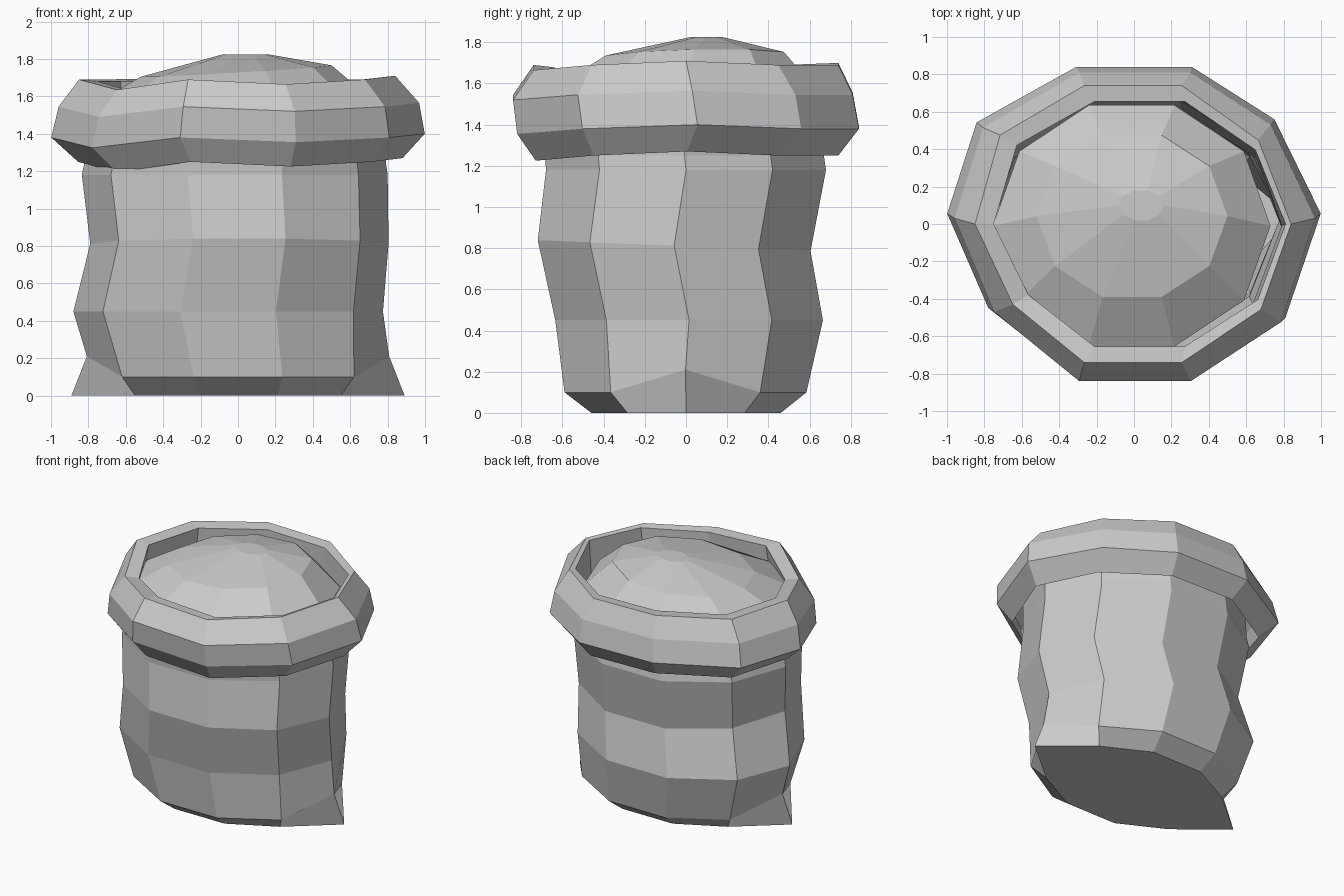
import bpy
import bmesh
from math import sin, cos, radians

cube = bpy.data.objects.get("Cube")
if cube:
    bpy.data.objects.remove(cube, do_unlink=True)

SIDES = 10
STEP = 360 / SIDES
PLAIN = [(1, 0, 0)] * SIDES

cloth = bpy.data.materials.new("plain_grey")
cloth.use_nodes = True
GREY = (0.6, 0.6, 0.6, 1)
cloth.diffuse_color = GREY
cloth.node_tree.nodes["Principled BSDF"].inputs["Base Color"].default_value = GREY


def ring(bm, z, right, left, front, back, uneven=PLAIN, tilt=0):
    """Ring of vertices fitted to its extents; uneven = (scale, turn, lift) per spoke."""
    cx, rx = (right - left) / 2, (right + left) / 2
    cy, ry = (back - front) / 2, (back + front) / 2 / sin(radians(2 * STEP))
    verts = []
    for i, (scale, turn, lift) in enumerate(uneven):
        a = radians(i * STEP + turn)
        y = cy + ry * sin(a) * scale
        verts.append(bm.verts.new((cx + rx * cos(a) * scale, y, z + lift + tilt * y)))
    return verts


def bridge(bm, rings):
    for low, high in zip(rings, rings[1:]):
        for i in range(SIDES):
            j = (i + 1) % SIDES
            bm.faces.new((low[i], low[j], high[j], high[i]))


def finish(bm, name):
    mesh = bpy.data.meshes.new(name)
    bm.to_mesh(mesh)
    bm.free()
    mesh.materials.append(cloth)
    obj = bpy.data.objects.new(name, mesh)
    bpy.context.collection.objects.link(obj)


def side_corners(scale, lift):
    """Uneven list that changes only the left and right corner spokes."""
    return [(scale, 0, lift) if i % 5 == 0 else (1, 0, 0) for i in range(SIDES)]


# Hand-shaped unevenness of the rolled rim, one entry per spoke
ROLL = [(1, 3, .02), (.98, 4, 0), (1, 0, 0), (1, 0, .01), (1.04, 0, 0),
        (1, -3, 0), (.94, -2, -.055), (1, 0, 0), (1, 0, -.025), (1, 0, 0)]
LIP = [(s, 0, lift) for s, _, lift in ROLL]

# Sack: closed bottom with two pulled corners, bulging wall, rim folded outwards
bm = bmesh.new()
rings = [
    ring(bm, 0, .68, .68, .46, .46, side_corners(1.31, 0)),
    ring(bm, .1, .766, .766, .59, .585, side_corners(1.055, .11)),
    ring(bm, .45, .775, .88, .635, .665),
    ring(bm, .81, .805, .79, .72, .605, tilt=-.04),
    ring(bm, 1.18, .8, .835, .68, .68),
    ring(bm, 1.25, .79, .82, .685, .67),
    ring(bm, 1.68, .81, .75, .655, .655, LIP),
    ring(bm, 1.69, .84, .85, .74, .74, LIP),
    ring(bm, 1.545, .97, .96, .84, .81, ROLL),
    ring(bm, 1.38, 1, 1, .82, .84, ROLL),
    ring(bm, 1.25, .88, .855, .73, .74, LIP),
]
bridge(bm, rings)
bm.faces.new(rings[0][::-1])
finish(bm, "sack")

# Heap of contents inside the rim
bm = bmesh.new()
heap = [
    ring(bm, 1.57, .73, .755, .655, .635),
    ring(bm, 1.735, .5, .52, .39, .475, tilt=.02),
    ring(bm, 1.825, .16, .08, -.02, .18),
]
for v in heap[1]:
    v.co.z += v.co.x * .06
bridge(bm, heap)
bm.faces.new(heap[-1])
finish(bm, "heap")
